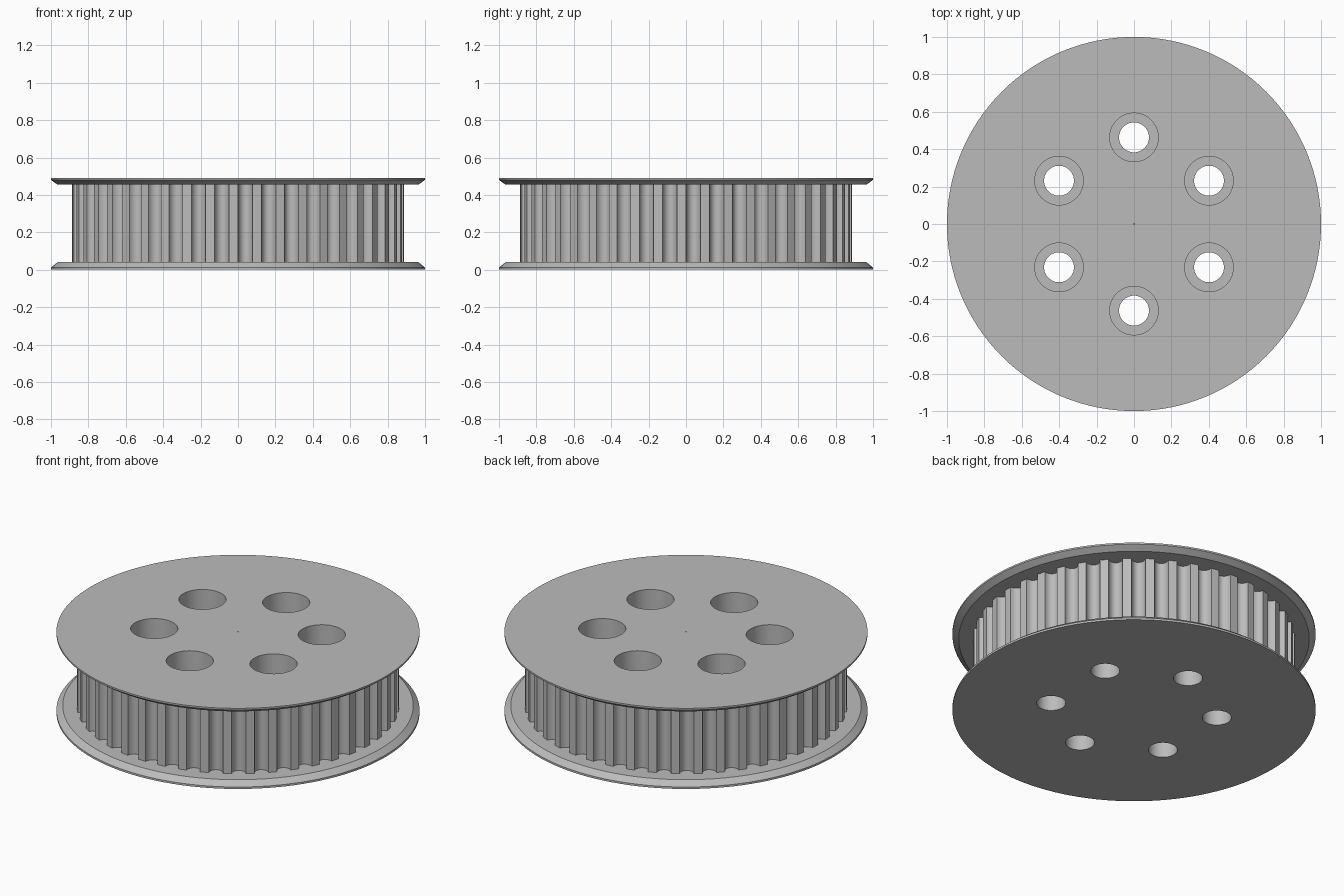
import bpy, bmesh
from math import sin, cos, pi, radians

if "Cube" in bpy.data.objects:
    bpy.data.objects.remove(bpy.data.objects["Cube"])

HEIGHT = 0.49
LOWER, UPPER = 0.04, 0.455      # inner faces of the two flanges
TEETH, TOOTH_R = 44, 0.887
GROOVE_SHARE, GROOVE_DEPTH = 0.62, 0.045
ARC_STEPS = 10

grey = bpy.data.materials.new("machined grey")
grey.use_nodes = True
colour = (0.5, 0.5, 0.5, 1)
grey.diffuse_color = colour
grey.node_tree.nodes["Principled BSDF"].inputs["Base Color"].default_value = colour


def finish(name, bm):
    bmesh.ops.recalc_face_normals(bm, faces=bm.faces)
    mesh = bpy.data.meshes.new(name)
    bm.to_mesh(mesh)
    bm.free()
    mesh.materials.append(grey)
    obj = bpy.data.objects.new(name, mesh)
    bpy.context.collection.objects.link(obj)
    return obj


def lathe(bm, profile, segments, cx=0, cy=0):
    """Closed solid of revolution from (radius, z) points."""
    rings = []
    for r, z in profile:
        rings.append([bm.verts.new((cx + r * cos(2 * pi * i / segments),
                                    cy + r * sin(2 * pi * i / segments), z))
                      for i in range(segments)])
    for a, b in zip(rings, rings[1:]):
        for i in range(segments):
            j = (i + 1) % segments
            bm.faces.new((a[i], a[j], b[j], b[i]))
    bm.faces.new(rings[0])
    bm.faces.new(rings[-1])


# Flanges with a bevelled inner rim
def flange(name, profile):
    bm = bmesh.new()
    lathe(bm, profile, 128)
    return finish(name, bm)


rim = [(1, 0), (1, 0.012), (0.965, LOWER)]
lower_flange = flange("lower_flange", rim)
upper_flange = flange("upper_flange", [(1, HEIGHT), (1, HEIGHT - 0.01), (0.965, UPPER)])

# Toothed drum: flat lands with rounded grooves between them
bm = bmesh.new()
pitch = 2 * pi / TEETH
outline = []
for t in range(TEETH):
    for s in range(ARC_STEPS + 1):
        u = s / ARC_STEPS * pi
        angle = t * pitch + pitch * GROOVE_SHARE * (1 - cos(u)) / 2
        r = TOOTH_R - GROOVE_DEPTH * sin(u)
        outline.append(bm.verts.new((r * cos(angle), r * sin(angle), LOWER)))
base = bm.faces.new(outline)
extruded = bmesh.ops.extrude_face_region(bm, geom=[base], use_keep_orig=True)
top = [v for v in extruded["geom"] if isinstance(v, bmesh.types.BMVert)]
bmesh.ops.translate(bm, verts=top, vec=(0, 0, UPPER - LOWER))
toothed_drum = finish("toothed_drum", bm)

# Six counterbored bolt holes and a tiny centre mark
bm = bmesh.new()
for k in range(6):
    a = radians(30 + 60 * k)
    lathe(bm, [(0.08, -0.1), (0.08, 0.245), (0.13, 0.245), (0.13, 0.6)],
          48, 0.463 * cos(a), 0.463 * sin(a))
lathe(bm, [(0.004, HEIGHT - 0.015), (0.004, 0.6)], 12)
cutter = finish("hole_cutter", bm)
cutter.hide_render = True

for part in (lower_flange, upper_flange, toothed_drum):
    bpy.ops.object.select_all(action='DESELECT')
    part.select_set(True)
    bpy.context.view_layer.objects.active = part
    cut = part.modifiers.new("bolt holes", 'BOOLEAN')
    cut.operation = 'DIFFERENCE'
    cut.solver = 'EXACT'
    cut.object = cutter
    bpy.ops.object.modifier_apply(modifier=cut.name)
    bpy.ops.object.shade_smooth_by_angle(angle=radians(30))

bpy.data.objects.remove(cutter)
